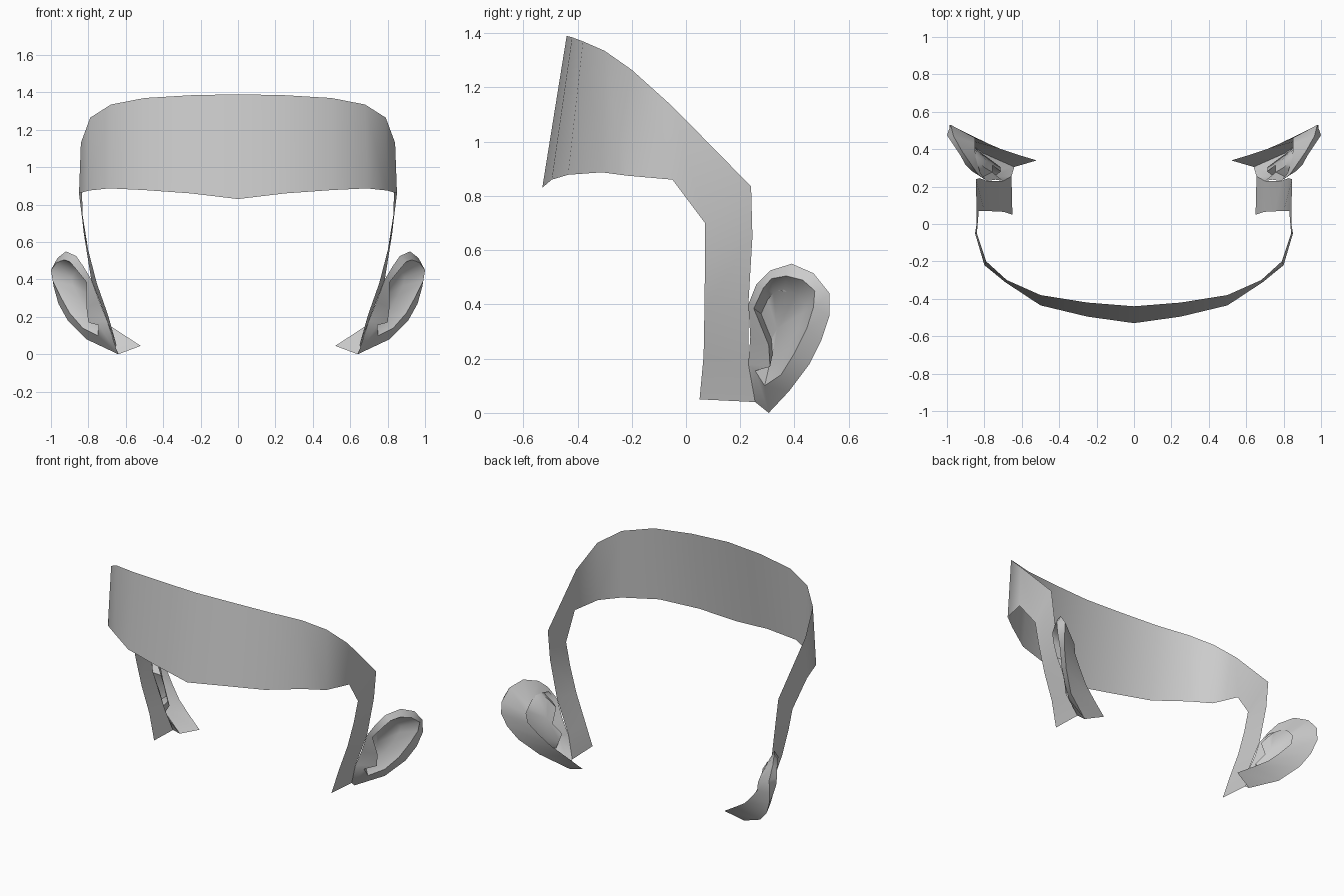
import bpy, math
from mathutils import Vector


def build(name, rows, closed=False, tip=None):
    """Loft a sheet through rows of points, then mirror it across x = 0."""
    n = len(rows[0])
    verts = [Vector(p) for row in rows for p in row]
    faces = []
    for r in range(len(rows) - 1):
        for i in range(n if closed else n - 1):
            j = (i + 1) % n
            faces.append((r * n + i, r * n + j, (r + 1) * n + j, (r + 1) * n + i))
    if tip:
        verts.append(Vector(tip))
        base = (len(rows) - 1) * n
        faces += [(base + i, base + (i + 1) % n, len(verts) - 1) for i in range(n)]
    mesh = bpy.data.meshes.new(name)
    mesh.from_pydata(verts, [], faces)
    obj = bpy.data.objects.new(name, mesh)
    bpy.context.collection.objects.link(obj)
    obj.modifiers.new("mirror", "MIRROR").use_clip = True
    bpy.ops.object.select_all(action='DESELECT')
    obj.select_set(True)
    bpy.context.view_layer.objects.active = obj
    bpy.ops.object.shade_smooth_by_angle(angle=math.radians(50))
    return obj


# Forehead band running into the side straps: upper/rear and lower/front edges
upper = [(0, -.44, 1.39), (.25, -.42, 1.385), (.5, -.38, 1.37), (.68, -.30, 1.335),
         (.79, -.20, 1.265), (.84, -.05, 1.13), (.845, .24, .835), (.825, .245, .65),
         (.785, .23, .40), (.70, .23, .18), (.655, .255, .04)]
lower = [(0, -.53, .83), (.25, -.495, .86), (.5, -.435, .878), (.69, -.31, .887),
         (.80, -.22, .875), (.85, -.05, .86), (.83, .07, .70), (.80, .07, .55),
         (.755, .068, .38), (.695, .065, .21), (.65, .05, .05)]
build("forehead_band", [upper, lower])

# Ear outlines: outer rim, inner edge of the rim fold
rim = [(.785, .23, .40), (.83, .26, .475), (.865, .31, .525), (.92, .39, .55),
       (.965, .47, .515), (.98, .53, .44), (.985, .53, .36), (.96, .50, .27),
       (.91, .455, .18), (.81, .38, .08), (.64, .305, 0),
       (.655, .255, .04), (.70, .23, .18), (.74, .237, .28)]
fold = [(.81, .25, .385), (.87, .285, .46), (.90, .315, .495), (.93, .37, .505),
        (.97, .43, .49), (1.0, .475, .45), (.99, .47, .39), (.95, .445, .31),
        (.90, .40, .22), (.83, .35, .14), (.75, .29, .10),
        (.745, .255, .155), (.80, .31, .17), (.81, .305, .25)]

# Ear bowl sinks from the fold towards a centre
centre = Vector((.80, .34, .32))
bowl = [Vector(p).lerp(centre, .3) - Vector((.05, 0, 0)) for p in fold]
build("ear_front", [rim, fold, bowl], closed=True, tip=(.785, .335, .31))

# Back of the ear: from the rim to a free edge, open towards the head
back_edge = [(.80, .24, .41), (.82, .27, .45), (.84, .33, .455), (.85, .39, .44),
             (.85, .43, .405), (.85, .46, .37), (.84, .455, .31), (.78, .43, .24),
             (.71, .40, .17), (.62, .37, .11), (.52, .34, .045)]
build("ear_back", [rim[:11], back_edge])
